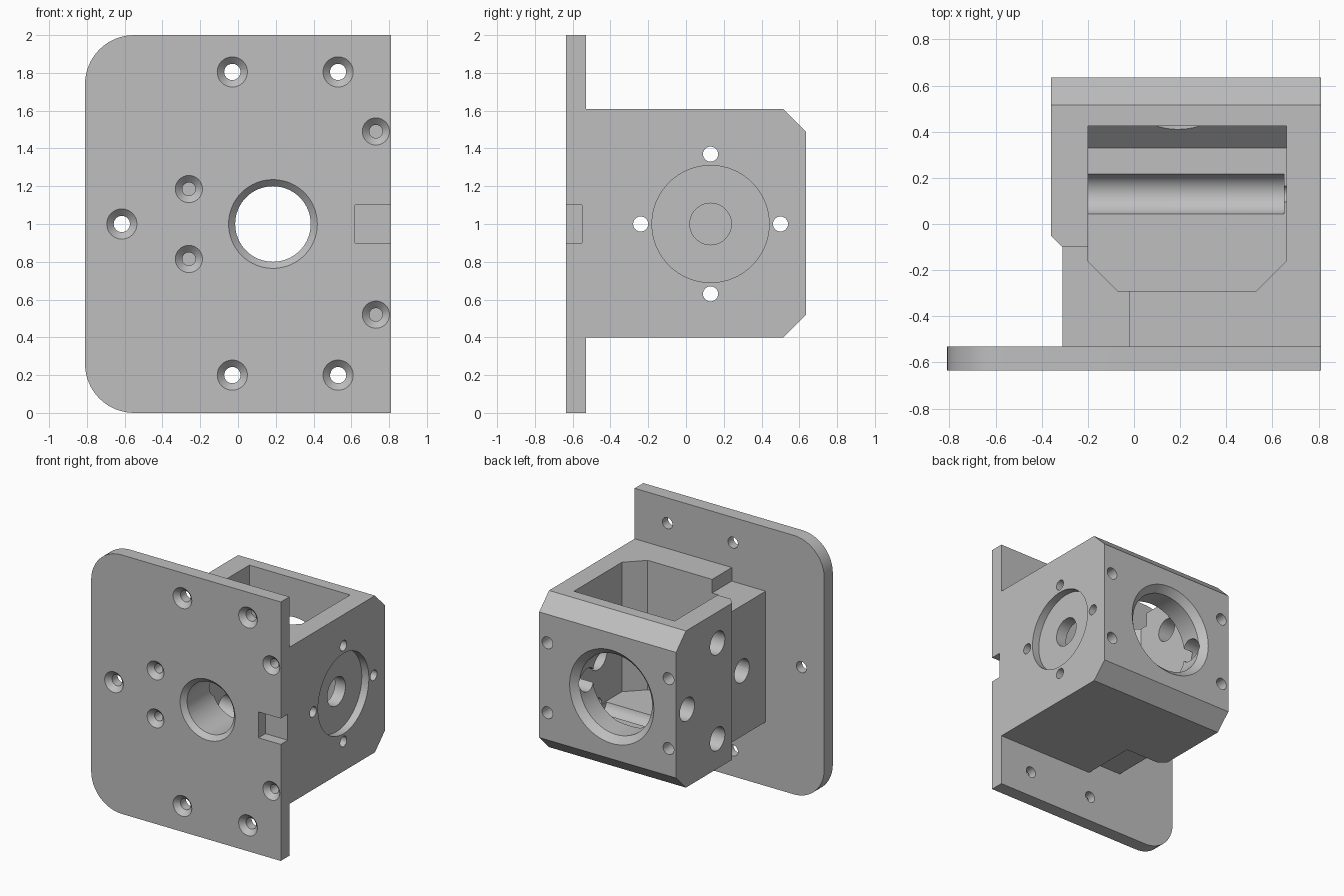
import bpy, bmesh, math
from mathutils import Vector, Matrix

cube = bpy.data.objects.get("Cube")
if cube:
    bpy.data.objects.remove(cube, do_unlink=True)

grey = bpy.data.materials.new("machined_grey")
grey.use_nodes = True
grey.diffuse_color = (0.52, 0.52, 0.52, 1)
grey.node_tree.nodes["Principled BSDF"].inputs["Base Color"].default_value = grey.diffuse_color


def make(name, bm):
    bmesh.ops.recalc_face_normals(bm, faces=bm.faces)
    mesh = bpy.data.meshes.new(name)
    bm.to_mesh(mesh)
    bm.free()
    mesh.materials.append(grey)
    obj = bpy.data.objects.new(name, mesh)
    bpy.context.collection.objects.link(obj)
    return obj


def prism(name, outline, axis, lo, hi):
    """Extrude an outline: (x, y) along z, (y, z) along x, (x, z) along y."""
    place = {"x": lambda a, b, h: (h, a, b),
             "y": lambda a, b, h: (a, h, b),
             "z": lambda a, b, h: (a, b, h)}[axis]
    bm = bmesh.new()
    face = bm.faces.new([bm.verts.new(place(a, b, lo)) for a, b in outline])
    new = bmesh.ops.extrude_face_region(bm, geom=[face])["geom"]
    shift = Vector(place(0, 0, hi - lo))
    bmesh.ops.translate(bm, verts=[v for v in new if isinstance(v, bmesh.types.BMVert)], vec=shift)
    return make(name, bm)


def box(name, x0, x1, y0, y1, z0, z1):
    return prism(name, [(x0, y0), (x1, y0), (x1, y1), (x0, y1)], "z", z0, z1)


def combine(target, tool, operation="DIFFERENCE"):
    mod = target.modifiers.new("combine", "BOOLEAN")
    mod.operation = operation
    mod.solver = "EXACT"
    mod.object = tool
    bpy.context.view_layer.objects.active = target
    bpy.ops.object.modifier_apply(modifier=mod.name)
    bpy.data.objects.remove(tool, do_unlink=True)


def drill(target, start, direction, length, r1, r2=None, sides=48):
    """Cut a round hole or cone going from start along direction."""
    d = Vector(direction)
    bm = bmesh.new()
    mat = Matrix.Translation(Vector(start) + d * length / 2) @ d.to_track_quat("Z", "Y").to_matrix().to_4x4()
    bmesh.ops.create_cone(bm, cap_ends=True, segments=sides, radius1=r1,
                          radius2=r1 if r2 is None else r2, depth=length, matrix=mat)
    combine(target, make("cutter", bm))


def countersunk(target, start, direction, length, wide, narrow, sides=32):
    """Hole with a 45 degree flared mouth."""
    e = 0.01
    d = Vector(direction)
    s = Vector(start) - d * e
    drill(target, s, d, length + e, narrow, sides=sides)
    drill(target, s, d, wide - narrow + e, wide + e, narrow, sides)


# housing block with its side step
body = prism("bracket_body", [(-.31, -.58), (.81, -.58), (.81, .635), (-.36, .635),
                              (-.36, -.05), (-.31, -.10)], "z", .4, 1.61)
for s in (-1, 1):
    # chamfers along the rear edges
    z = 1.005 + s * .605
    combine(body, prism("edge_cutter", [(.515, z), (.515, z + s * .1), (.735, z + s * .1),
                                        (.735, z - s * .22), (.635, z - s * .12)], "x", -.5, 1))
    # lowered shoulder beside the plate
    lo, hi = sorted((1.0 + s * .505, 1.0 + s * .8))
    combine(body, box("step_cutter", -.5, -.02, -.7, -.10, lo, hi))

# mounting plate with two rounded corners
r = .26
outline = [(.81, 0), (.81, 2)]
for cz, a0 in ((2 - r, 90), (r, 180)):
    for i in range(17):
        a = math.radians(a0 + 90 * i / 16)
        outline.append((-.81 + r + r * math.cos(a), cz + r * math.sin(a)))
combine(body, prism("mounting_plate", outline, "y", -.635, -.53), "UNION")

# open-topped pocket, with a sloped rear edge on its floor
pocket = prism("pocket_cutter", [(-.07, -.29), (.53, -.29), (.66, -.16), (.66, .425),
                                 (-.20, .425), (-.20, -.16)], "z", .61, 1.8)
combine(pocket, prism("floor_wedge", [(.33, .61), (.32, .5), (.5, .5), (.5, .78)], "x", -.5, 1))
combine(body, pocket)

# notch in the plate edge
combine(body, box("notch_cutter", .62, .9, -.7, -.55, .9, 1.1))

# large front and rear bores
countersunk(body, (.185, -.635, 1), (0, 1, 0), .5, .235, .20, 64)
countersunk(body, (.19, .635, 1), (0, -1, 0), .32, .36, .31, 64)

# round seat and shaft hole on the left side
drill(body, (.9, .13, 1), (-1, 0, 0), .15, .31, sides=64)
drill(body, (.9, .13, 1), (-1, 0, 0), .35, .11)

# four side screws, each with a wide access tunnel from the other side
for i in range(4):
    a = i * math.pi / 2
    y, z = .13 + .37 * math.cos(a), 1 + .37 * math.sin(a)
    drill(body, (.9, y, z), (-1, 0, 0), .4, .04, sides=24)
    drill(body, (-.5, y, z), (1, 0, 0), 1.15, .09, sides=32)

# plate holes that go right through
for x, z in ((-.03, 1.805), (.53, 1.805), (-.03, .2), (.53, .2), (-.615, 1)):
    countersunk(body, (x, -.635, z), (0, 1, 0), .2, .08, .043)

# blind screw holes in the plate
for x, z in ((.73, 1.49), (.73, .52), (-.26, 1.185), (-.26, .815)):
    countersunk(body, (x, -.635, z), (0, 1, 0), .25, .072, .035)

# blind holes in the rear face
for x in (-.295, .74):
    for z in (.73, 1.27):
        drill(body, (x, .7, z), (0, -1, 0), .25, .046, sides=24)

bpy.ops.object.select_all(action="DESELECT")
body.select_set(True)
bpy.context.view_layer.objects.active = body
bpy.ops.object.shade_smooth_by_angle(angle=math.radians(25))
